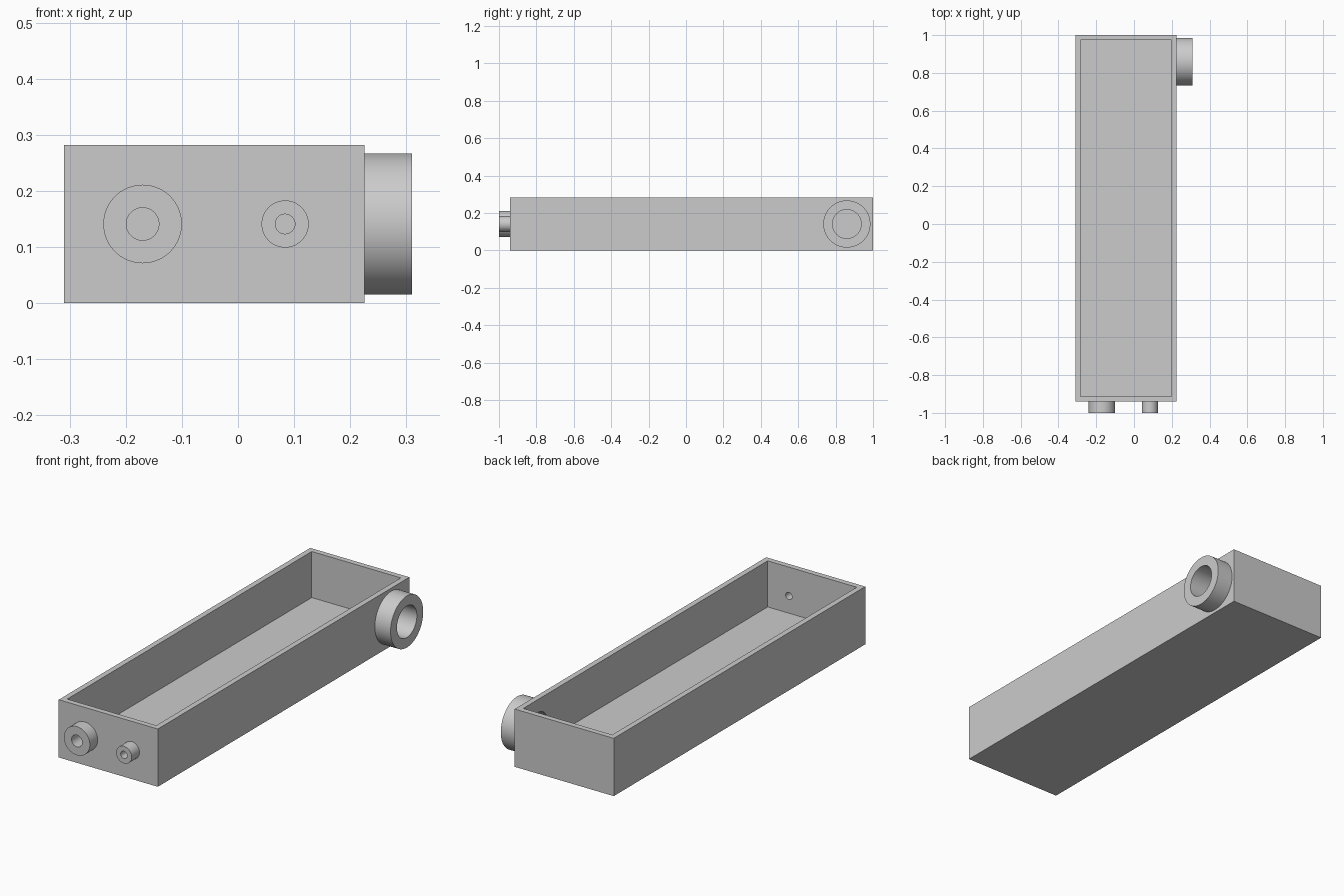
import bpy, bmesh, math
from mathutils import Vector, Matrix

cube = bpy.data.objects.get("Cube")
if cube:
    bpy.data.objects.remove(cube, do_unlink=True)

grey = bpy.data.materials.new("plain_grey")
grey.use_nodes = True
colour = (0.6, 0.6, 0.6, 1)
grey.diffuse_color = colour
grey.node_tree.nodes["Principled BSDF"].inputs["Base Color"].default_value = colour

SEGMENTS = 64
WALL = 0.027
FLOOR = 0.057
LOW = Vector((-0.31, -0.94, 0))
HIGH = Vector((0.225, 1, 0.282))
MID_Z = HIGH.z / 2


def finish(name, bm):
    bmesh.ops.recalc_face_normals(bm, faces=bm.faces)
    mesh = bpy.data.meshes.new(name)
    bm.to_mesh(mesh)
    bm.free()
    mesh.materials.append(grey)
    obj = bpy.data.objects.new(name, mesh)
    bpy.context.collection.objects.link(obj)
    return obj


def box(name, low, high):
    bm = bmesh.new()
    bmesh.ops.create_cube(bm, size=1)
    bmesh.ops.scale(bm, vec=high - low, verts=bm.verts)
    bmesh.ops.translate(bm, vec=(low + high) / 2, verts=bm.verts)
    return finish(name, bm)


def activate(obj):
    bpy.ops.object.select_all(action='DESELECT')
    obj.select_set(True)
    bpy.context.view_layer.objects.active = obj


def cut(obj, cutter):
    activate(obj)
    mod = obj.modifiers.new("cut", 'BOOLEAN')
    mod.operation = 'DIFFERENCE'
    mod.solver = 'EXACT'
    mod.object = cutter
    bpy.ops.object.modifier_apply(modifier=mod.name)
    bpy.data.objects.remove(cutter, do_unlink=True)


def smooth(obj):
    activate(obj)
    bpy.ops.object.shade_smooth_by_angle(angle=math.radians(30))


def placement(base, direction):
    turn = Vector((0, 0, 1)).rotation_difference(direction).to_matrix().to_4x4()
    return Matrix.Translation(base) @ turn


def drill(base, direction, radius):
    """Solid cylinder centred on the wall, used to bore a port."""
    bm = bmesh.new()
    bmesh.ops.create_cone(bm, cap_ends=True, segments=SEGMENTS, radius1=radius,
                          radius2=radius, depth=WALL * 3,
                          matrix=placement(base - direction * WALL / 2, direction))
    return finish("drill", bm)


def tube(name, base, direction, outer, inner, length):
    """Rectangular wall section spun into a pipe stub."""
    bm = bmesh.new()
    section = [(inner, 0), (inner, length), (outer, length), (outer, 0)]
    verts = [bm.verts.new((r, 0, h)) for r, h in section]
    edges = [bm.edges.new((verts[i], verts[(i + 1) % 4])) for i in range(4)]
    bmesh.ops.spin(bm, geom=verts + edges, cent=(0, 0, 0), axis=(0, 0, 1),
                   angle=math.tau, steps=SEGMENTS, use_merge=True)
    bmesh.ops.remove_doubles(bm, verts=bm.verts, dist=1e-5)
    bmesh.ops.transform(bm, matrix=placement(base, direction), verts=bm.verts)
    smooth(finish(name, bm))


# Open tray
tray = box("tray", LOW, HIGH)
cut(tray, box("cavity", LOW + Vector((WALL, WALL, FLOOR)),
              HIGH + Vector((-WALL, -WALL, 0.1))))

# Pipe stubs with bores running through the walls
front, side = Vector((0, -1, 0)), Vector((1, 0, 0))
ports = [
    ("large_front_port", Vector((-0.17, LOW.y, MID_Z)), front, 0.07, 0.029, 0.06),
    ("small_front_port", Vector((0.084, LOW.y, MID_Z)), front, 0.042, 0.0175, 0.06),
    ("side_outlet", Vector((HIGH.x, 0.86, MID_Z)), side, 0.126, 0.077, 0.085),
]
for name, base, direction, outer, inner, length in ports:
    cut(tray, drill(base, direction, inner))
    tube(name, base, direction, outer, inner, length)
smooth(tray)
